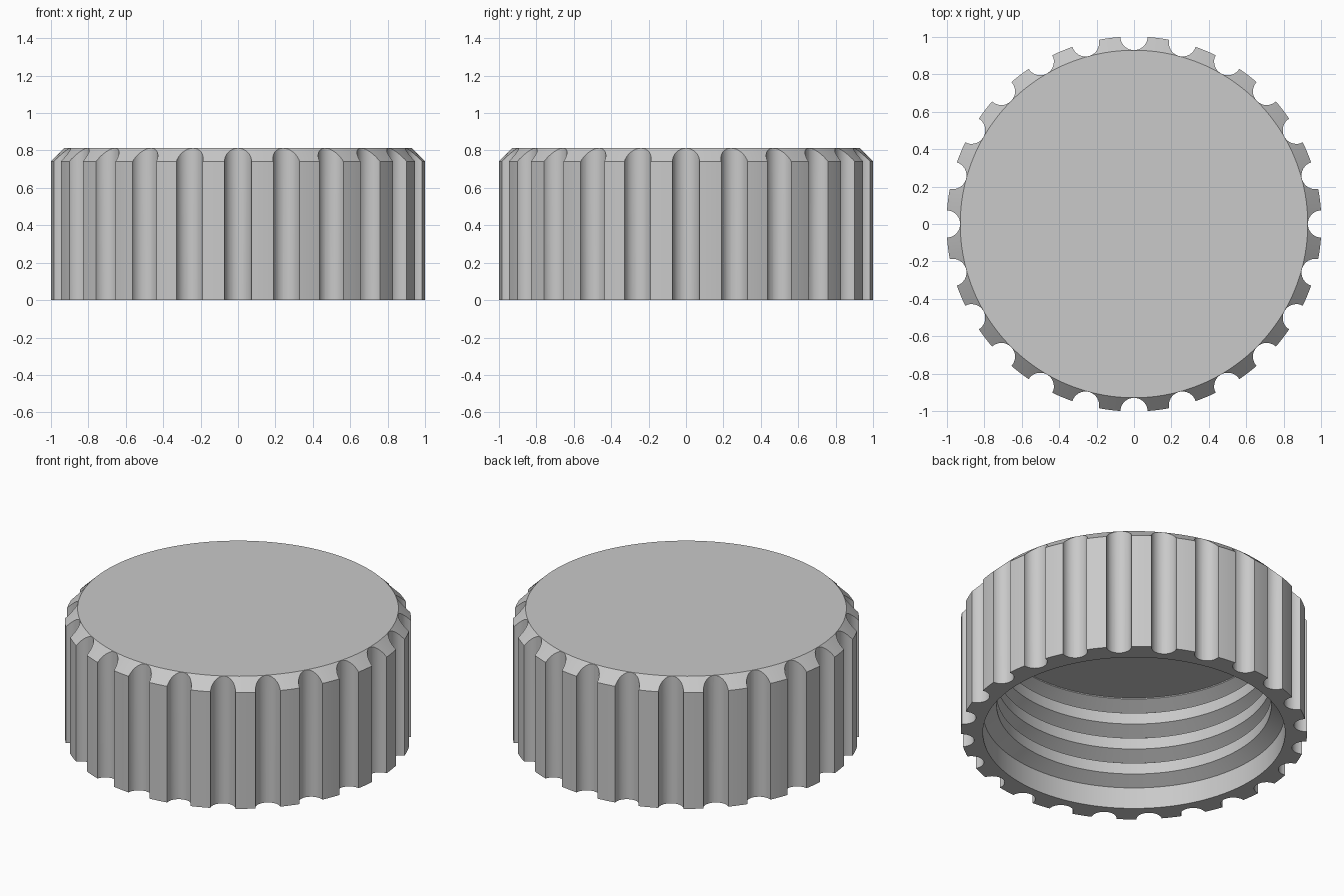
import bpy, bmesh, math
from mathutils import Matrix

if "Cube" in bpy.data.objects:
    bpy.data.objects.remove(bpy.data.objects["Cube"])

GROOVES = 24
SEGMENTS = 192
R = 1.0025          # outer radius
HEIGHT = 0.813

gray = bpy.data.materials.new("plain gray")
gray.diffuse_color = (0.585, 0.585, 0.585, 1)
gray.use_nodes = True
gray.node_tree.nodes["Principled BSDF"].inputs["Base Color"].default_value = gray.diffuse_color


def make_object(name, bm):
    mesh = bpy.data.meshes.new(name)
    bmesh.ops.recalc_face_normals(bm, faces=bm.faces)
    bm.to_mesh(mesh)
    bm.free()
    obj = bpy.data.objects.new(name, mesh)
    mesh.materials.append(gray)
    bpy.context.collection.objects.link(obj)
    return obj


# Cap profile: chamfered shell, open underside, flat-crested inner threads, seal disc
profile = [(0, HEIGHT), (0.929, HEIGHT), (R, 0.742), (R, 0), (0.875, 0)]
for i in range(4):
    z = 0.137 + 0.167 * i
    profile += [(0.875, z), (0.795, z + 0.047)]
    if i < 3:
        profile.append((0.795, z + 0.12))
profile += [(0.795, 0.692), (0.635, 0.692), (0.635, 0.688), (0, 0.688)]

bm = bmesh.new()
verts = [bm.verts.new((r, 0, z)) for r, z in profile]
edges = [bm.edges.new(pair) for pair in zip(verts, verts[1:])]
bmesh.ops.spin(bm, geom=verts + edges, cent=(0, 0, 0), axis=(0, 0, 1),
               angle=math.tau, steps=SEGMENTS)
bmesh.ops.remove_doubles(bm, verts=bm.verts, dist=0.0005)
cap = make_object("screw_cap", bm)

# Grip grooves: round vertical cutters around the rim
bm = bmesh.new()
for i in range(GROOVES):
    a = math.tau * i / GROOVES
    place = Matrix.Rotation(a, 4, 'Z') @ Matrix.Translation((R, 0, HEIGHT / 2))
    bmesh.ops.create_cone(bm, cap_ends=True, segments=32, radius1=0.073,
                          radius2=0.073, depth=HEIGHT + 0.4, matrix=place)
cutter = make_object("groove_cutter", bm)
cutter.hide_render = True

cut = cap.modifiers.new("grooves", 'BOOLEAN')
cut.operation = 'DIFFERENCE'
cut.solver = 'EXACT'
cut.object = cutter
bpy.context.view_layer.objects.active = cap
cap.select_set(True)
cutter.select_set(False)
bpy.ops.object.modifier_apply(modifier=cut.name)
bpy.data.objects.remove(cutter)

# Smooth round surfaces, crisp edges
bpy.ops.object.shade_smooth_by_angle(angle=math.radians(25))
